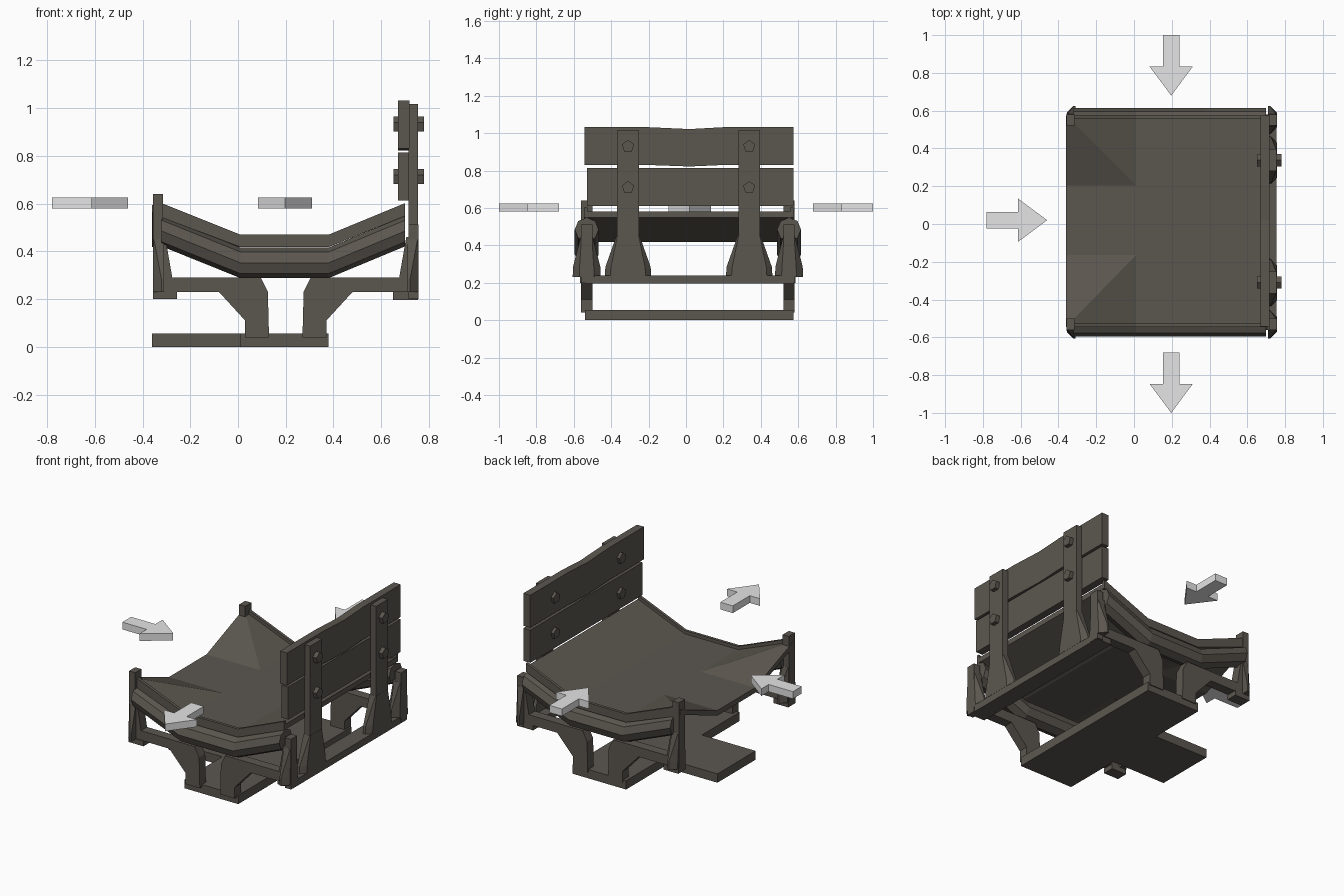
import bpy, bmesh, math

if "Cube" in bpy.data.objects:
    bpy.data.objects.remove(bpy.data.objects["Cube"])

CY = 0.01    # middle of the frame in y
CX = 0.2     # middle of the frame in x


def material(name, rgb):
    m = bpy.data.materials.new(name)
    m.diffuse_color = (*rgb, 1)
    m.use_nodes = True
    m.node_tree.nodes["Principled BSDF"].inputs["Base Color"].default_value = m.diffuse_color
    return m


WOOD = material("dark_brown_grey", (0.105, 0.094, 0.078))
PALE = material("pale_grey", (0.78, 0.78, 0.78))


def finish(name, bm, mat=WOOD):
    bmesh.ops.recalc_face_normals(bm, faces=bm.faces)
    me = bpy.data.meshes.new(name)
    bm.to_mesh(me)
    bm.free()
    me.materials.append(mat)
    ob = bpy.data.objects.new(name, me)
    bpy.context.collection.objects.link(ob)
    return ob


def loft(name, rings, mat=WOOD):
    """Closed skin through a list of equal-length 3D rings."""
    bm = bmesh.new()
    rings = [[bm.verts.new(p) for p in ring] for ring in rings]
    for r0, r1 in zip(rings, rings[1:]):
        for i in range(len(r0)):
            bm.faces.new((r0[i], r0[i - 1], r1[i - 1], r1[i]))
    bm.faces.new(rings[0])
    bm.faces.new(rings[-1])
    return finish(name, bm, mat)


def prism(name, pts, axis, lo, hi, mat=WOOD):
    """Extrude a 2D outline along an axis: y takes (x,z), x takes (y,z), z takes (x,y)."""
    def place(a, b, t):
        return {'x': (t, a, b), 'y': (a, t, b), 'z': (a, b, t)}[axis]
    return loft(name, [[place(a, b, t) for a, b in pts] for t in (lo, hi)], mat)


def box(name, x0, x1, y0, y1, z0, z1):
    return prism(name, [(x0, y0), (x1, y0), (x1, y1), (x0, y1)], 'z', z0, z1)


def gusset(name, m, yc, levels):
    """Flared post foot with chamfered outer corners; levels are (z, half width, chamfer)."""
    rings = []
    for z, w, c in levels:
        outline = [(0.51, -w), (0.556 - c, -w), (0.556, -w + c),
                   (0.556, w - c), (0.556 - c, w), (0.51, w)]
        rings.append([(CX + m * a, yc + b, z) for a, b in outline])
    return loft(name, rings)


def ngon(cy, cz, r, n, turn=0):
    return [(cy + r * math.cos(turn + math.tau * i / n),
             cz + r * math.sin(turn + math.tau * i / n)) for i in range(n)]


# T-shaped base plate
prism("base_plate", [(0.01, -0.54), (0.38, -0.54), (0.38, 0.575), (0.01, 0.575),
                     (0.01, 0.205), (-0.36, 0.205), (-0.36, -0.17), (0.01, -0.17)], 'z', 0, 0.055)

# Curved tray: raised at the back and in the two front corners
bm = bmesh.new()
xs, ys = (-0.36, 0.01, 0.38, 0.7), (-0.545, -0.165, 0.205, 0.575)
v = {}
for i, x in enumerate(xs):
    for j, y in enumerate(ys):
        z = 0.58 if i == 3 else 0.595 if i == 0 and j in (0, 3) else 0.45
        v[i, j] = bm.verts.new((x, y, z))
for i in range(3):
    for j in range(3):
        a, b, c, d = v[i, j], v[i + 1, j], v[i + 1, j + 1], v[i, j + 1]
        if i == 0 and j == 0:
            bm.faces.new((a, b, c)), bm.faces.new((a, c, d))
        elif i == 0 and j == 2:
            bm.faces.new((a, b, d)), bm.faces.new((b, c, d))
        else:
            bm.faces.new((a, b, c, d))
ext = bmesh.ops.extrude_face_region(bm, geom=list(bm.faces), use_keep_orig=True)
bmesh.ops.translate(bm, vec=(0, 0, -0.032),
                    verts=[g for g in ext["geom"] if isinstance(g, bmesh.types.BMVert)])
finish("tray", bm)

for s, side in ((-1, "front"), (1, "rear")):
    yc = CY + s * 0.541
    # Thin raised rim along the tray side
    ye = 0.015 + s * 0.56
    prism(side + "_tray_rim", [(-0.34, 0.55), (0.01, 0.418), (0.38, 0.418), (0.7, 0.548),
                               (0.7, 0.602), (0.38, 0.47), (0.01, 0.47), (-0.34, 0.61)],
          'y', ye - s * 0.018, ye)

    # Octagonal bent side rail
    loft(side + "_rail", [[(x, a, b) for a, b in ngon(yc, z, 0.064, 8)] for x, z in
                          ((-0.32, 0.485), (0.01, 0.352), (0.38, 0.352), (0.7, 0.485))])

    # Bracket legs, mirrored about the frame middle
    for m, end in ((1, "right"), (-1, "left")):
        leg = [(0.07, 0.04), (0.17, 0.04), (0.17, 0.11), (0.28, 0.23), (0.54, 0.23),
               (0.54, 0.29), (0.105, 0.29), (0.075, 0.23)]
        prism(f"{side}_{end}_leg", [(CX + m * a, b) for a, b in leg], 'y', yc - 0.03, yc + 0.03)

        # Corner post with foot, inward brace and flared gusset
        top = 0.512 if m == 1 else 0.64
        xa, xb = sorted((CX + m * 0.515, CX + m * 0.557))
        box(f"{side}_{end}_post", xa, xb, yc - 0.03, yc + 0.03, 0.2, top)
        fa, fb = sorted((CX + m * 0.455, CX + m * 0.557))
        if m == -1:
            box(f"{side}_{end}_foot", fa, fb, yc - 0.035, yc + 0.035, 0.2, 0.232)
        brace = [(0.55, 0.23), (0.475, 0.23), (0.47, 0.26), (0.505, 0.46), (0.55, 0.46)]
        prism(f"{side}_{end}_brace", [(CX + m * a, b) for a, b in brace],
              'y', yc - 0.03, yc + 0.03)
        gusset(f"{side}_{end}_gusset", m, yc,
               [(0.23, 0.075, 0.035), (0.285, 0.073, 0.035), (0.45, 0.031, 0.004)])

# Cross beam under the backrest
box("cross_beam", 0.65, 0.755, -0.54, 0.575, 0.197, 0.24)

# Backrest uprights with gussets and bolts
for yc, side in ((-0.31, "front"), (0.338, "rear")):
    box(side + "_upright", 0.715, 0.755, yc - 0.058, yc + 0.058, 0.2, 1.018)
    gusset(side + "_upright_gusset", 1, yc,
           [(0.24, 0.124, 0.03), (0.285, 0.121, 0.03), (0.46, 0.059, 0.004)])
    prism(side + "_upright_brace", [(0.75, 0.23), (0.675, 0.23), (0.67, 0.26), (0.705, 0.46),
                                    (0.75, 0.46)], 'y', yc - 0.03, yc + 0.03)
    for z, level in ((0.93, "upper"), (0.71, "lower")):
        prism(f"{side}_{level}_bolt", ngon(yc, z, 0.034, 5, math.pi / 2), 'x', 0.652, 0.78)

# Backrest planks, the upper one slightly worn in the middle
box("lower_plank", 0.67, 0.717, -0.53, 0.575, 0.612, 0.815)
prism("upper_plank", [(-0.543, 0.83), (-0.2, 0.83), (0.02, 0.822), (0.2, 0.83), (0.575, 0.83),
                      (0.575, 1.032), (0.2, 1.032), (0.02, 1.022), (-0.2, 1.032),
                      (-0.543, 1.032)], 'x', 0.67, 0.718)

# Direction arrows: tip first, heading along the given direction
ARROW = [(0, 0), (-0.153, 0.114), (-0.153, 0.043), (-0.32, 0.043),
         (-0.32, -0.043), (-0.153, -0.043), (-0.153, -0.114)]
for name, tip, d in (("left_arrow", (-0.46, 0.02), (1, 0)),
                     ("front_arrow", (0.197, -1.0), (0, -1)),
                     ("rear_arrow", (0.197, 0.68), (0, -1))):
    pts = [(tip[0] + a * d[0] - b * d[1], tip[1] + a * d[1] + b * d[0]) for a, b in ARROW]
    prism(name, pts, 'z', 0.58, 0.625, PALE)
